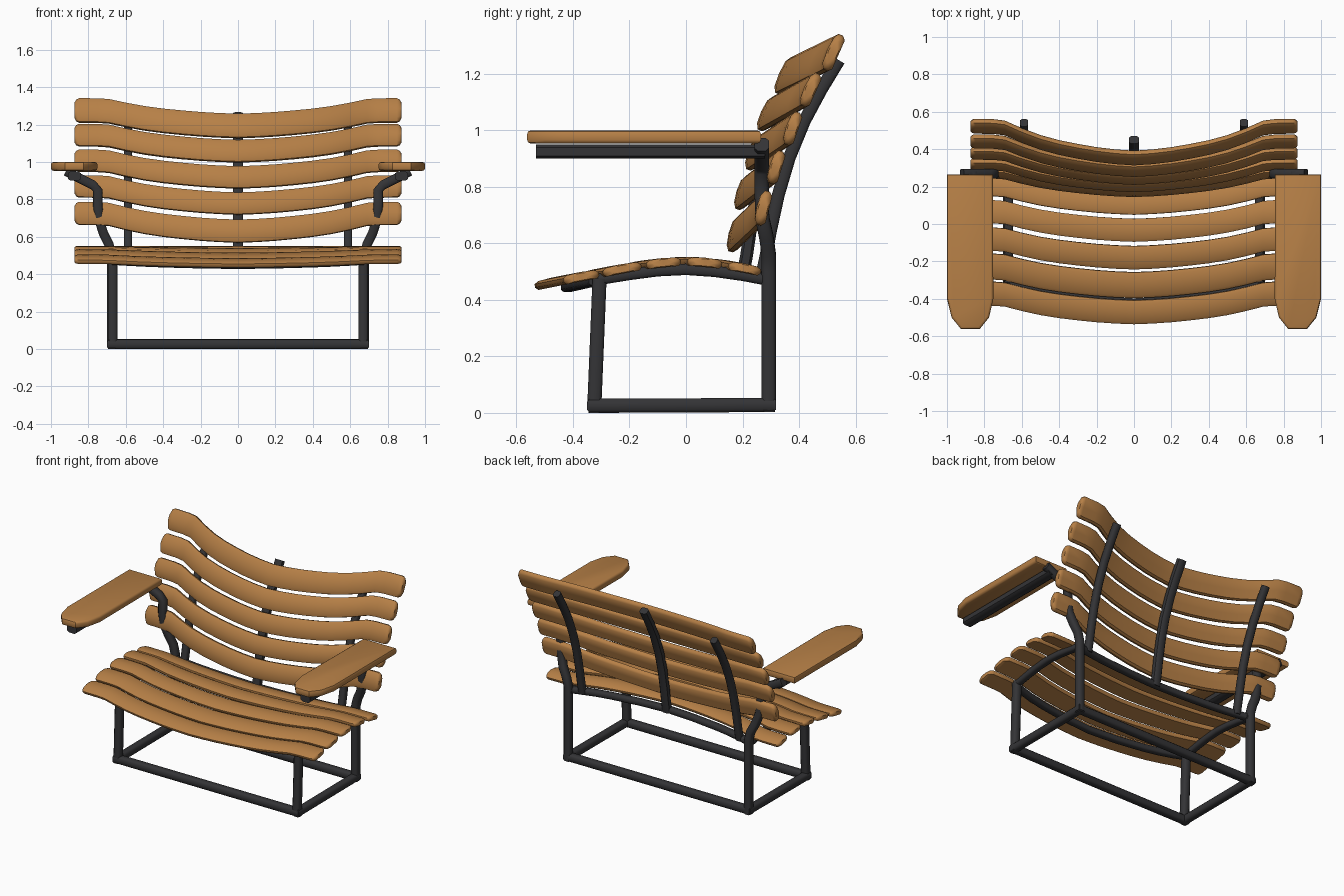
import bpy, bmesh, math
from mathutils import Vector as V

if "Cube" in bpy.data.objects:
    bpy.data.objects.remove(bpy.data.objects["Cube"])


def material(name, rgb):
    m = bpy.data.materials.new(name)
    m.diffuse_color = (*rgb, 1)
    m.use_nodes = True
    m.node_tree.nodes["Principled BSDF"].inputs["Base Color"].default_value = m.diffuse_color
    return m


WOOD = material("warm wood", (0.47, 0.215, 0.062))
METAL = material("dark metal", (0.034, 0.034, 0.037))


def lerp(table, x):
    """Piecewise linear lookup in a list of (x, value)."""
    x = min(max(x, table[0][0]), table[-1][0])
    for (a, p), (b, q) in zip(table, table[1:]):
        if x <= b:
            return p + (q - p) * (x - a) / (b - a)


def finish(bm, name, mat, angle=40):
    bmesh.ops.recalc_face_normals(bm, faces=bm.faces)
    me = bpy.data.meshes.new(name)
    bm.to_mesh(me)
    bm.free()
    ob = bpy.data.objects.new(name, me)
    bpy.context.collection.objects.link(ob)
    me.materials.append(mat)
    bpy.ops.object.select_all(action='DESELECT')
    ob.select_set(True)
    bpy.context.view_layer.objects.active = ob
    bpy.ops.object.shade_smooth_by_angle(angle=math.radians(angle))
    return ob


def loft(rings, name, mat, angle=40):
    """Skin a list of closed rings and cap both ends."""
    bm = bmesh.new()
    rows = [[bm.verts.new(p) for p in r] for r in rings]
    n = len(rows[0])
    for a, b in zip(rows, rows[1:]):
        for i in range(n):
            j = (i + 1) % n
            bm.faces.new((a[i], a[j], b[j], b[i]))
    bm.faces.new(rows[0])
    bm.faces.new(rows[-1])
    return finish(bm, name, mat, angle)


def bar(name, pts, w=0.05, h=0.05, up=(0, 0, 1)):
    """Square tube with chamfered edges along a path."""
    pts = [V(p) for p in pts]
    c = 0.2
    sec = [(-.5, -.5 + c), (-.5 + c, -.5), (.5 - c, -.5), (.5, -.5 + c),
           (.5, .5 - c), (.5 - c, .5), (-.5 + c, .5), (-.5, .5 - c)]
    rings = []
    for i, p in enumerate(pts):
        t = pts[min(i + 1, len(pts) - 1)] - pts[max(i - 1, 0)]
        side = t.cross(V(up)).normalized()
        nrm = side.cross(t).normalized()
        rings.append([p + side * u * w + nrm * v * h for u, v in sec])
    return loft(rings, name, METAL, 50)


# Bow of every slat and curved rail: 0 in the middle, 1 at the ends
BOW = [(0, 0), (.1, .04), (.2, .11), (.3, .21), (.4, .33), (.5, .49),
       (.6, .71), (.7, .97), (.78, 1), (.9, 1)]


def bow(x):
    return lerp(BOW, abs(x))


STATIONS = [0, .1, .2, .3, .4, .5, .6, .69, .75, .85, .865, .875]


def slat(name, edges, thick, round_=0.3):
    """Plank across x; edges(x) gives the lower and upper (y, z)."""
    rings = []
    for x in [-s for s in STATIONS[:0:-1]] + STATIONS:
        b, t = (V((0, *e)) for e in edges(x))
        mid, half = (b + t) / 2, (t - b) / 2
        k = {.865: .88, .875: .62}.get(abs(x), 1)       # rounded end
        half_len = half.length
        d = half.normalized()
        n = V((0, -d.z, d.y))
        r = thick * round_
        a, h = half_len * k, thick / 2 * (1 if k > .7 else .75)
        sec = [(-a, -h + r), (-a + r, -h), (0, -h), (a - r, -h), (a, -h + r),
               (a, h - r), (a - r * 1.6, h * .93), (0, h * 1.1),
               (-a + r * 1.6, h * .93), (-a, h - r)]
        rings.append([V((x, 0, 0)) + mid + d * u + n * v for u, v in sec])
    return loft(rings, name, WOOD, 45)


# Back slats, listed as front-face bottom and top at the middle
BACK = [((.14, .57), (.17, .69)), ((.165, .72), (.20, .835)),
        ((.203, .86), (.243, .975)), ((.243, 1.0), (.295, 1.115)),
        ((.305, 1.13), (.36, 1.255))]
for i, (b, t) in enumerate(BACK):
    def edges(x, b=b, t=t, i=i):
        f = bow(x)
        dy, dz = f * (.10 + .0175 * i) + .018, f * (.095 - .003 * i)
        return (b[0] + dy, b[1] + dz), (t[0] + dy, t[1] + dz)
    slat("back_slat_%d" % (i + 1), edges, 0.042)

# Seat slats follow a crowned side profile
SEAT_Z = [(-.54, .448), (-.42, .472), (-.3, .495), (-.2, .515), (-.1, .531),
          (0, .538), (.1, .531), (.2, .513), (.28, .497)]
SEAT = [(-.535, -.408), (-.395, -.258), (-.242, -.118), (-.095, .028), (.05, .165)]
for i, (y0, y1) in enumerate(SEAT):
    def edges(x, y0=y0, y1=y1):
        dy = .1 * bow(x)
        return [(y + dy, lerp(SEAT_Z, y + dy)) for y in (y0, y1)]
    slat("seat_slat_%d" % (i + 1), edges, 0.032)

# Curved rails under the seat
XS = [-.67, -.6, -.5, -.4, -.2, 0, .2, .4, .5, .6, .67]
bar("front_seat_rail", [(x, -.42 + .11 * bow(x), .448 + .025 * bow(x)) for x in XS], .045, .04)
bar("rear_seat_rail", [(x, .195 + .09 * bow(x), .493 - .018 * bow(x)) for x in XS], .045, .04)

# Base cross bars
bar("front_base_bar", [(-.695, -.325, .025), (.695, -.325, .025)])
bar("rear_base_bar", [(-.695, .293, .028), (.695, .293, .028)])

# Upright back supports
SPINE = [(.20, .48), (.215, .56), (.228, .65), (.252, .78), (.286, .91),
         (.335, 1.04), (.39, 1.15), (.45, 1.255)]
for label, x in (("left", -.588), ("middle", 0), ("right", .588)):
    f = bow(x)
    pts = [(x, y + f * (.095 + .05 * (z - .48)), z - .01 * f) for y, z in SPINE]
    bar(label + "_back_support", pts, .045 if x else .055, .045, (0, 1, 0))

for s, label in ((-1, "left"), (1, "right")):
    # Base side, front post and seat side rail
    bar(label + "_base_bar", [(s * .675, -.345, .025), (s * .675, .315, .028)])
    bar(label + "_front_post", [(s * .67, -.325, .01), (s * .67, -.306, .475)], up=(0, 1, 0))
    bar(label + "_seat_rail", [(s * .67, y, z) for y, z in (
        (-.31, .472), (-.2, .49), (-.1, .503), (0, .508), (.1, .501), (.2, .487), (.3, .468))],
        .045, .04)
    # Rear post bending outward to carry the arm
    bar(label + "_rear_post", [(s * x, y, z) for x, y, z in (
        (.675, .293, .01), (.675, .293, .5), (.69, .293, .56), (.72, .285, .62),
        (.742, .27, .69), (.75, .268, .77), (.75, .268, .85), (.775, .268, .877),
        (.92, .268, .95))], up=(0, 1, 0))
    # Bar under the arm
    bar(label + "_arm_bar", [(s * .875, -.53, .925), (s * .875, .28, .925)], .07, .05)
    # Wooden arm rest
    outline = [(.755, .265), (.752, -.40), (.775, -.50), (.825, -.562), (.925, -.562),
               (.975, -.50), (1, -.40), (1, .265)]
    bm = bmesh.new()
    face = bm.faces.new([bm.verts.new((s * x, y, .953)) for x, y in outline])
    ext = bmesh.ops.extrude_face_region(bm, geom=[face])
    bmesh.ops.translate(bm, vec=(0, 0, .047),
                        verts=[g for g in ext['geom'] if isinstance(g, bmesh.types.BMVert)])
    flat = [e for e in bm.edges if abs(e.verts[0].co.z - e.verts[1].co.z) < .001]
    bmesh.ops.bevel(bm, geom=flat, offset=.013, segments=2, profile=.5, affect='EDGES')
    finish(bm, label + "_arm_rest", WOOD, 45)
